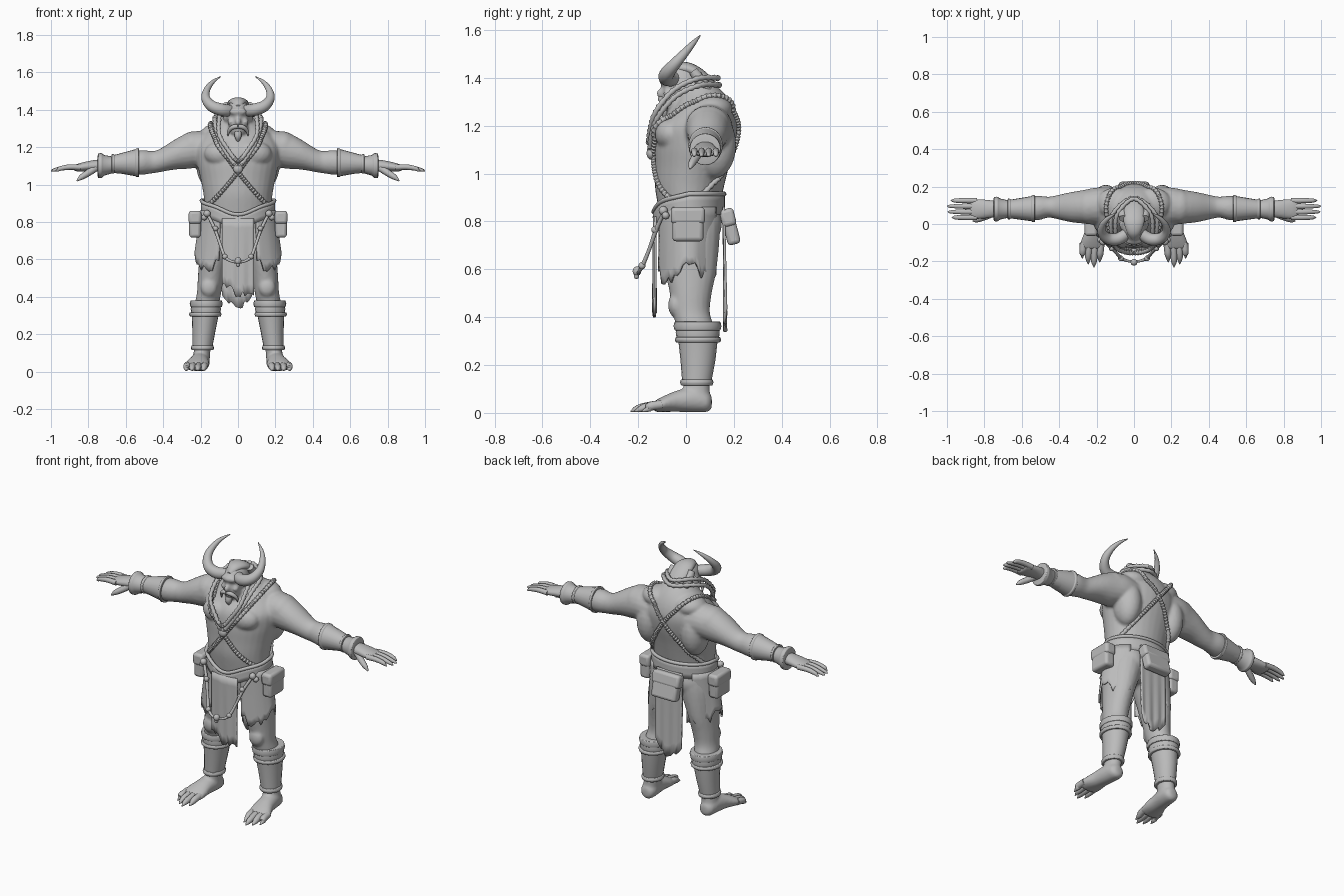
import bpy, bmesh, math, random
from mathutils import Vector, Matrix
from mathutils.bvhtree import BVHTree

if "Cube" in bpy.data.objects:
    bpy.data.objects.remove(bpy.data.objects["Cube"])

random.seed(4)
grey = bpy.data.materials.new("plain grey")
grey.diffuse_color = (0.5, 0.5, 0.5, 1)
grey.use_nodes = True
grey.node_tree.nodes["Principled BSDF"].inputs["Base Color"].default_value = grey.diffuse_color


def finish(bm, name, mirror=False, solid=0, bevel=0, remesh=0, angle=40):
    """Turn a bmesh into a named, shaded object."""
    bmesh.ops.recalc_face_normals(bm, faces=bm.faces)
    me = bpy.data.meshes.new(name)
    bm.to_mesh(me)
    bm.free()
    ob = bpy.data.objects.new(name, me)
    bpy.context.collection.objects.link(ob)
    if solid:
        m = ob.modifiers.new("thickness", 'SOLIDIFY')
        m.thickness, m.offset = solid, 0
    if bevel:
        m = ob.modifiers.new("round", 'BEVEL')
        m.width, m.segments = bevel, 3
    if mirror:
        ob.modifiers.new("mirror", 'MIRROR').use_mirror_merge = False
    if remesh:
        m = ob.modifiers.new("blend", 'REMESH')
        m.mode, m.voxel_size = 'VOXEL', remesh
        m = ob.modifiers.new("soften", 'SMOOTH')
        m.factor, m.iterations = 0.5, 4
        dg = bpy.context.evaluated_depsgraph_get()
        me = bpy.data.meshes.new_from_object(ob.evaluated_get(dg))
        ob.modifiers.clear()
        ob.data = me
    me.materials.clear()
    me.materials.append(grey)
    me.shade_smooth()
    me.set_sharp_from_angle(angle=math.radians(angle))
    return ob


def spline(rows, k=4, closed=False):
    """Catmull-Rom through rows of any width."""
    n, out = len(rows), []
    get = lambda i: rows[i % n] if closed else rows[max(0, min(n - 1, i))]
    for i in range(n if closed else n - 1):
        for j in range(k):
            t = j / k
            out.append([0.5 * (2 * b + (c - a) * t + (2 * a - 5 * b + 4 * c - d) * t * t
                               + (3 * b - a - 3 * c + d) * t ** 3)
                        for a, b, c, d in zip(get(i - 1), get(i), get(i + 1), get(i + 2))])
    return out if closed else out + [list(rows[-1])]


AXES = {'x': ((0, 1, 0), (0, 0, 1)), 'y': ((1, 0, 0), (0, 0, 1)), 'z': ((1, 0, 0), (0, 1, 0))}


def loft(bm, rows, axis=None, n=20, s=1, closed=False):
    """Skin rings (x, y, z, ra, rb); with no axis the rings follow the path."""
    rings, prev = [], Vector((0.31, 0.52, 0.8))
    pts = [Vector((s * r[0], r[1], r[2])) for r in rows]
    for i, (p, r) in enumerate(zip(pts, rows)):
        if axis:
            a, b = map(Vector, AXES[axis])
        else:
            nxt = pts[(i + 1) % len(pts)] if closed else pts[min(i + 1, len(pts) - 1)]
            t = (nxt - (pts[i - 1] if i or closed else p)).normalized()
            a = (prev - t * prev.dot(t)).normalized()
            b, prev = t.cross(a), a
        rings.append([bm.verts.new(p + a * r[3] * math.cos(w) + b * r[-1] * math.sin(w))
                      for w in (2 * math.pi * k / n for k in range(n))])
    for i in range(len(rings) if closed else len(rings) - 1):
        p, q = rings[i], rings[(i + 1) % len(rings)]
        for k in range(n):
            bm.faces.new((p[k], p[(k + 1) % n], q[(k + 1) % n], q[k]))
    if not closed:
        bm.faces.new(rings[0])
        bm.faces.new(rings[-1])


def blob(bm, c, r, s=1):
    m = Matrix.Translation((s * c[0], c[1], c[2])) @ Matrix.Diagonal((*r, 1))
    bmesh.ops.create_icosphere(bm, subdivisions=3, radius=1, matrix=m)


def sheet(name, f, nu, nv, u1=1.0, **kw):
    """Grid surface from f(u, v)."""
    bm = bmesh.new()
    g = [[bm.verts.new(f(u1 * i / nu, j / nv)) for j in range(nv + 1)] for i in range(nu + 1)]
    for i in range(nu):
        for j in range(nv):
            bm.faces.new((g[i][j], g[i + 1][j], g[i + 1][j + 1], g[i][j + 1]))
    bmesh.ops.remove_doubles(bm, verts=bm.verts, dist=1e-5)
    return finish(bm, name, **kw)


def tube(name, rows, k=5, mirror=False, closed=False, braid=0, n=12):
    rows = spline(rows, k, closed)
    if braid:
        rows = [(*r[:3], r[3] + braid * (i % 2)) for i, r in enumerate(rows)]
    bm = bmesh.new()
    loft(bm, rows, n=n, closed=closed)
    return finish(bm, name, mirror)


# body: torso, head and limbs blended into one skin
bm = bmesh.new()
torso = [(.70, .14, -.08, .12), (.80, .17, -.105, .14), (.88, .178, -.12, .145), (.95, .185, -.13, .16),
         (1.03, .2, -.13, .18), (1.12, .22, -.13, .205), (1.2, .225, -.115, .215), (1.27, .18, -.06, .2),
         (1.33, .11, -.03, .165), (1.38, .065, -.01, .11)]
loft(bm, spline([(0, (f + b) / 2, z, rx, (b - f) / 2) for z, rx, f, b in torso]), 'z', 32)
blob(bm, (0, -.015, 1.375), (.066, .085, .085))
blob(bm, (0, -.045, 1.305), (.053, .055, .06))
blob(bm, (0, -.09, 1.39), (.05, .022, .02))
blob(bm, (0, -.102, 1.335), (.017, .022, .022))
blob(bm, (0, -.085, 1.355), (.011, .024, .034))
arm = [(.12, .095, 1.18, .10, .10), (.2, .095, 1.19, .10, .098), (.27, .092, 1.18, .09, .096),
       (.34, .09, 1.16, .08, .08), (.42, .09, 1.128, .062, .062), (.46, .09, 1.12, .056, .06),
       (.52, .085, 1.118, .066, .066), (.6, .082, 1.11, .055, .055), (.7, .08, 1.103, .042, .038),
       (.78, .08, 1.1, .05, .03), (.85, .08, 1.092, .056, .022), (.88, .08, 1.088, .05, .014)]
leg = [(.08, .02, .86, .085, .12), (.10, .02, .75, .098, .122), (.13, .02, .6, .078, .108),
       (.145, .02, .5, .07, .088), (.155, .022, .42, .065, .078), (.168, .04, .35, .065, .078),
       (.18, .05, .25, .058, .068), (.19, .045, .13, .045, .055), (.2, .045, .04, .048, .058)]
foot = [(.195, .108, .045, .02, .025), (.197, .09, .046, .042, .042), (.2, .04, .055, .05, .053),
        (.208, -.03, .05, .053, .046), (.218, -.09, .038, .066, .034), (.224, -.135, .026, .066, .022)]
for s in (1, -1):
    loft(bm, spline(arm), 'x', s=s)
    loft(bm, spline(leg), 'z', s=s)
    loft(bm, spline(foot), 'y', s=s)
    blob(bm, (.083, -.065, 1.165), (.098, .065, .07), s)
    blob(bm, (.15, .12, 1.12), (.075, .09, .14), s)
    blob(bm, (.1, .11, 1.27), (.1, .085, .06), s)
    blob(bm, (.24, .092, 1.2), (.08, .092, .085), s)
    blob(bm, (.066, -.005, 1.36), (.012, .024, .025), s)
    blob(bm, (.035, -.075, 1.335), (.022, .02, .02), s)
    blob(bm, (.075, .09, .79), (.08, .06, .08), s)
    blob(bm, (.155, -.045, .45), (.045, .03, .05), s)
skin = finish(bm, "body", remesh=.0085)
tree = BVHTree.FromPolygons([v.co for v in skin.data.vertices], [p.vertices for p in skin.data.polygons])

# fingers, thumbs and toes
bm = bmesh.new()
for i in range(4):
    y, tip = .035 + .03 * i, (.975, .997, 1.0, .98)[i]
    loft(bm, spline([(.84, y, 1.092, .015), (.9, y, 1.094, .0145), (.95, y, 1.086, .012),
                     (tip - .012, y, 1.077, .008), (tip, y, 1.072, .001)], 3), n=10)
loft(bm, spline([(.76, .055, 1.09, .02), (.805, .035, 1.06, .018), (.84, .022, 1.038, .014),
                 (.862, .016, 1.02, .003)], 3), n=10)
for i in range(4):
    x, tip = .178 + .031 * i, (-.205, -.232, -.215, -.185)[i]
    loft(bm, spline([(x, -.1, .035, .019), (x + .003, -.15, .028, .019), (x + .005, tip + .03, .018, .015),
                     (x + .005, tip, .006, .002)], 3), n=10)
finish(bm, "fingers_and_toes", mirror=True)

# horns
tube("horn", [(.03, -.045, 1.395, .03), (.085, -.08, 1.4, .033), (.14, -.078, 1.42, .03), (.172, -.045, 1.46, .024),
              (.167, -.005, 1.505, .018), (.137, .032, 1.547, .011), (.093, .06, 1.578, .002)], mirror=True, n=18)

# hair swept back, moustache and chin beard
bm = bmesh.new()
loft(bm, spline([(0, -.085, 1.415, .012, .012), (0, -.05, 1.438, .035, .022), (0, .01, 1.437, .055, .028),
                 (0, .07, 1.405, .055, .03), (0, .12, 1.36, .042, .024), (0, .15, 1.315, .012, .01)]), 'y')
for s in (1, -1):
    loft(bm, spline([(.06, .03, 1.43, .02), (.06, .075, 1.37, .025), (.055, .12, 1.32, .006)]), n=12, s=s)
finish(bm, "hair")
tube("moustache", [(0, -.106, 1.312, .012), (.03, -.1, 1.306, .012), (.05, -.085, 1.285, .009),
                   (.054, -.08, 1.26, .002)], mirror=True)
tube("chin_beard", [(0, -.085, 1.28, .02), (0, -.09, 1.255, .018), (0, -.085, 1.225, .003)])

# crossed chest straps, wrapped on the skin
for s, name in ((1, "strap_left"), (-1, "strap_right")):
    c = Vector((0, .04, 1.12))
    u, v = Vector((.3 * s, .0, .38)).normalized(), Vector((0, 1, .3)).normalized()
    rows = []
    for k in range(40):
        w = 2 * math.pi * k / 40
        hit, nor, _, _ = tree.ray_cast(c, u * math.cos(w) + v * math.sin(w), 0.4)
        if hit:
            rows.append((*(hit + (hit - c).normalized() * .005), .009))
    tube(name, rows, 4, closed=True, braid=.004)

# double neck ropes with a knot
for name, d in (("neck_rope_outer", 0), ("neck_rope_inner", .022)):
    half = [(.055, -.143, 1.16), (.1, -.115, 1.24), (.122 - d, -.04, 1.325), (.11 - d, .06, 1.37)]
    pts = [(0, -.15, 1.1)] + half + [(0, .14, 1.37)] + [(-x, y, z) for x, y, z in half[::-1]]
    tube(name, [(x, y - d / 4, z + 1.3 * d, .009) for x, y, z in pts], 8, closed=True, braid=.004)
bm = bmesh.new()
blob(bm, (0, -.147, 1.085), (.026, .018, .026))
finish(bm, "strap_knot")


# forearm and shin armour: tubes with raised rims
def armour(name, rows, axis):
    b = bmesh.new()
    loft(b, rows, axis, 20)
    finish(b, name, mirror=True, bevel=.003, angle=30)


armour("forearm_guard", [(.53, .082, 1.118, .072, .077), (.545, .082, 1.117, .072, .077), (.548, .082, 1.117, .067, .072),
                         (.66, .08, 1.112, .05, .047), (.662, .08, 1.112, .055, .052), (.675, .08, 1.111, .055, .052)], 'x')
armour("wrist_cuff", [(.67, .08, 1.106, .046, .044), (.715, .08, 1.103, .056, .055), (.73, .08, 1.102, .066, .067),
                      (.748, .08, 1.101, .065, .066), (.752, .08, 1.1, .05, .045)], 'x')
armour("shin_guard", [(.19, .045, .13, .053, .061), (.182, .05, .22, .062, .073), (.175, .05, .31, .073, .083)], 'z')
for name, z, h, x, y, ra, rb in (("knee_band_upper", .345, .036, .17, .048, .084, .096),
                                 ("knee_band_lower", .295, .022, .175, .05, .083, .093),
                                 ("knee_cuff", .31, .05, .172, .049, .077, .088),
                                 ("ankle_band", .115, .025, .19, .045, .058, .066)):
    armour(name, [(x, y, z, ra, rb), (x, y, z + h / 2, ra + .004, rb + .004), (x, y, z + h, ra, rb)], 'z')


# belt that dips to a point at the front, with a rolled top rim
def belt_point(u, v, out=0):
    w = 2 * math.pi * u
    front = max(0, -math.sin(w))
    top, low = .915 - .035 * front - .04 * front ** 8, .83 - .02 * front - .05 * front ** 8
    return Vector(((.19 + out) * math.cos(w), .012 + (.142 + out) * math.sin(w), top + (low - top) * v))


sheet("belt", belt_point, 48, 3, solid=.016)
tube("belt_rim", [(*belt_point(k / 36, 0, .005), .01) for k in range(36)], 2, closed=True)


# torn cloth: front and back panels, side skirts
def ragged(n, size):
    r = [random.uniform(-size, size) for _ in range(n + 1)]
    return lambda u: r[min(n, int(u * n + .5))]


hem_f, hem_b, hem_s = ragged(14, .03), ragged(14, .018), ragged(22, .028)
sheet("front_cloth", lambda u, v: Vector(((u - .5) * .17, -.134 - .004 * math.cos(u * 19) * v + .03 * (u - .5) ** 2,
      .82 - v * (.4 + .06 * (u - .5) + hem_f(u)))), 14, 8, solid=.01)
sheet("back_cloth", lambda u, v: Vector(((u - .5) * (.17 + .03 * v * (1 - v)), .158 + .006 * v + .004 * math.cos(u * 19) * v,
      .86 - v * (.51 - .3 * (u - .5) ** 2 + hem_b(u)))), 14, 8, solid=.01)


def skirt_point(u, v):
    w = math.radians(-62 + 112 * u)
    flare = .035 * v * max(0, math.cos(w + .35)) ** 2
    return Vector(((.197 + flare) * math.cos(w), .015 + (.14 + flare * .2) * math.sin(w),
                   .86 - v * (.27 + .035 * math.sin(u * 9) + hem_s(u))))


sheet("side_skirt", skirt_point, 22, 8, solid=.01, mirror=True)


# pouches with flaps
def pouch(name, c, size, tilt, mirror):
    for part, dz, k, h in (("", 0, 1, size[2]), ("_flap", size[2] * .27, 1.1, size[2] * .5)):
        b = bmesh.new()
        m = (Matrix.Translation(c) @ Matrix.Rotation(tilt, 4, 'X') @ Matrix.Translation((0, 0, dz))
             @ Matrix.Diagonal((size[0] * k, size[1] * k, h, 1)))
        bmesh.ops.create_cube(b, size=1, matrix=m)
        finish(b, name + part, mirror=mirror, bevel=.016)


pouch("side_pouch", (.23, .008, .787), (.062, .13, .14), 0, True)
pouch("back_pouch", (0, .185, .777), (.165, .055, .15), .25, False)

# hanging bone rope with knobs and a small pendant
tube("hanging_rope", [(.165, -.09, .845, .008), (.125, -.125, .765, .009), (.095, -.155, .68, .008),
                      (.07, -.182, .615, .009), (.035, -.197, .59, .007), (0, -.2, .585, .007)], mirror=True)
bm = bmesh.new()
for x, y, z, r in ((.165, -.095, .845, .019), (.18, -.085, .825, .016), (.12, -.13, .765, .015), (.07, -.184, .615, .015)):
    blob(bm, (x, y, z), (r, r, r))
finish(bm, "rope_knobs", mirror=True)
bm = bmesh.new()
blob(bm, (0, -.205, .592), (.018, .018, .02))
blob(bm, (0, -.207, .573), (.011, .011, .014))
finish(bm, "pendant")
